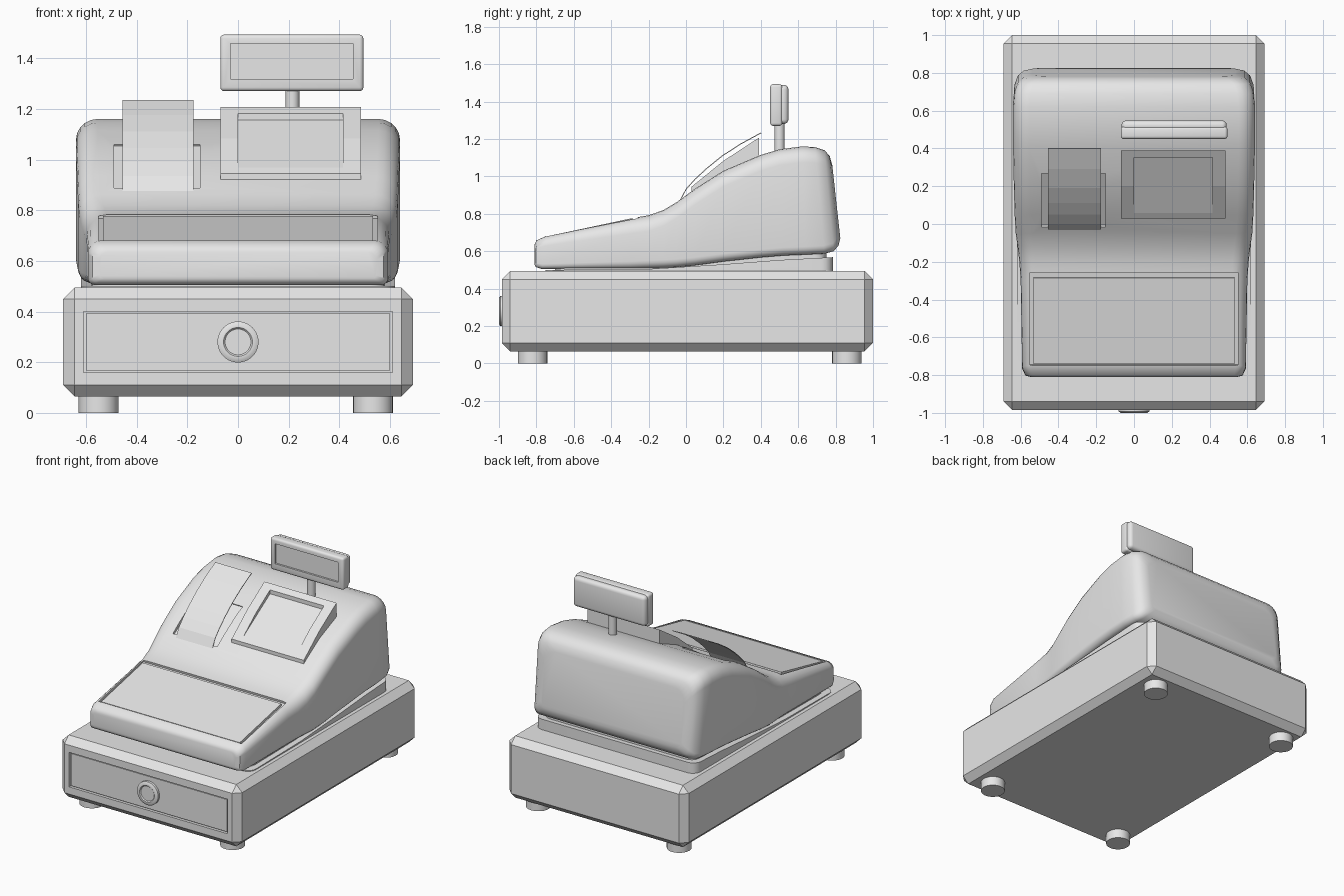
import bpy, bmesh, math
from mathutils import Vector

cube = bpy.data.objects.get("Cube")
if cube:
    bpy.data.objects.remove(cube, do_unlink=True)

grey = bpy.data.materials.new("light grey plastic")
grey.use_nodes = True
grey.diffuse_color = (0.8, 0.8, 0.8, 1)
grey.node_tree.nodes["Principled BSDF"].inputs["Base Color"].default_value = (0.8, 0.8, 0.8, 1)


def finish(name, bm, smooth=None):
    """Turn a bmesh into an object with the shared material."""
    bmesh.ops.recalc_face_normals(bm, faces=bm.faces)
    mesh = bpy.data.meshes.new(name)
    bm.to_mesh(mesh)
    bm.free()
    mesh.materials.append(grey)
    ob = bpy.data.objects.new(name, mesh)
    bpy.context.collection.objects.link(ob)
    if smooth:
        activate(ob)
        bpy.ops.object.shade_smooth_by_angle(angle=math.radians(smooth))
    return ob


def activate(ob):
    for other in bpy.context.selected_objects:
        other.select_set(False)
    ob.select_set(True)
    bpy.context.view_layer.objects.active = ob


def box(name, x, y, z, bevel=0, segments=1, tilt=0):
    """Box from ranges, optionally bevelled and tilted about its own x axis."""
    bm = bmesh.new()
    bmesh.ops.create_cube(bm, size=1)
    centre = Vector([(a + b) / 2 for a, b in (x, y, z)])
    for v in bm.verts:
        v.co = Vector([c * (r[1] - r[0]) for c, r in zip(v.co, (x, y, z))])
    if bevel:
        bmesh.ops.bevel(bm, geom=bm.edges[:], offset=bevel, segments=segments,
                        profile=0.5, affect='EDGES')
    ob = finish(name, bm, 40 if segments > 1 else None)
    ob.location = centre
    ob.rotation_euler.x = tilt
    return ob


def prism(name, profile, x0, x1, corner=0):
    """Extrude a (y, z) profile along x, rounding the upright corners."""
    bm = bmesh.new()
    face = bm.faces.new([bm.verts.new((x0, y, z)) for y, z in profile])
    moved = bmesh.ops.extrude_face_region(bm, geom=[face])["geom"]
    for v in moved:
        if isinstance(v, bmesh.types.BMVert):
            v.co.x = x1
    if corner:
        upright = [e for e in bm.edges
                   if abs(e.verts[0].co.x - e.verts[1].co.x) < 0.001
                   and abs(e.verts[0].co.y - e.verts[1].co.y) < 0.001]
        bmesh.ops.bevel(bm, geom=upright, offset=corner, segments=4,
                        profile=0.5, affect='EDGES')
    return finish(name, bm, 30 if corner else None)


def cylinder(name, radius, depth, centre, segments=32, axis='Z', rim=0):
    bm = bmesh.new()
    bmesh.ops.create_cone(bm, cap_ends=True, segments=segments,
                          radius1=radius, radius2=radius, depth=depth)
    top = max(bm.faces, key=lambda f: f.calc_center_median().z)
    if rim:
        # Rounded outer edge and a sunken ring around the middle
        bmesh.ops.inset_region(bm, faces=[top], thickness=rim, depth=0)
        for v in top.verts:
            v.co.z += 0.007
        bmesh.ops.inset_region(bm, faces=[top], thickness=rim, depth=0)
        bmesh.ops.inset_region(bm, faces=[top], thickness=0.006, depth=-0.006)
    ob = finish(name, bm, 35)
    ob.location = centre
    if axis == 'Y':
        ob.rotation_euler.x = math.pi / 2
    return ob


def cut(target, cutter):
    cutter.hide_render = True
    mod = target.modifiers.new("cut", 'BOOLEAN')
    mod.object = cutter
    mod.operation = 'DIFFERENCE'
    mod.solver = 'EXACT'
    activate(target)
    bpy.ops.object.modifier_apply(modifier=mod.name)
    bpy.data.objects.remove(cutter, do_unlink=True)


# Cash drawer case, drawer front and lock
case = box("drawer_case", (-0.69, 0.69), (-0.985, 1.0), (0.065, 0.495), bevel=0.045)
cut(case, box("drawer_gap", (-0.61, 0.61), (-1.1, -0.965), (0.16, 0.4)))
box("drawer_front", (-0.6, 0.6), (-0.977, -0.95), (0.168, 0.392))
cylinder("drawer_lock", 0.081, 0.03, (0, -0.978, 0.28), 40, 'Y', 0.012)

# Feet
for side, x in (("right", -0.55), ("left", 0.533)):
    for end, y in (("front", -0.82), ("rear", 0.86)):
        cylinder(f"{end}_{side}_foot", 0.079, 0.09, (x, y, 0.045), 24)

# Plinth that rises towards the rear, with a narrower neck above
prism("plinth", [(-0.75, 0.48), (0.785, 0.48), (0.785, 0.568), (0.5, 0.553),
                 (0.2, 0.53), (-0.2, 0.505), (-0.75, 0.5)], -0.62, 0.62, 0.06)
prism("plinth_neck", [(-0.7, 0.48), (0.75, 0.48), (0.75, 0.62),
                      (0.2, 0.58), (-0.7, 0.53)], -0.58, 0.58, 0.06)

# Body: rounded cross-sections as (bottom y, top y, bottom z, top z, half width)
stations = [
    (-0.81, -0.81, 0.53, 0.635, 0.545), (-0.803, -0.8, 0.515, 0.658, 0.575),
    (-0.77, -0.75, 0.505, 0.68, 0.592), (-0.3, -0.3, 0.505, 0.775, 0.6),
    (-0.2, -0.2, 0.508, 0.792, 0.607), (-0.12, -0.12, 0.511, 0.82, 0.616),
    (-0.05, -0.05, 0.515, 0.862, 0.626), (0.05, 0.05, 0.525, 0.935, 0.632),
    (0.2, 0.2, 0.545, 1.03, 0.636), (0.4, 0.4, 0.567, 1.115, 0.64),
    (0.52, 0.5, 0.577, 1.145, 0.64), (0.64, 0.62, 0.582, 1.16, 0.64),
    (0.74, 0.69, 0.587, 1.157, 0.633), (0.79, 0.74, 0.6, 1.14, 0.615),
    (0.815, 0.768, 0.63, 1.11, 0.585), (0.825, 0.782, 0.67, 1.06, 0.54)]
bm = bmesh.new()
rings = []
for yb, yt, zb, zt, w in stations:
    r = min(0.085, 0.3 * (zt - zb))
    ring = []
    for quarter, (sx, top) in enumerate(((1, 1), (-1, 1), (-1, 0), (1, 0))):
        rad = r if top else r * 0.5
        cx = sx * (w - rad)
        cz = zt - rad if top else zb + rad
        for i in range(6):
            a = (quarter + i / 5) * math.pi / 2
            z = cz + rad * math.sin(a)
            y = yb + (yt - yb) * (z - zb) / (zt - zb)
            ring.append(bm.verts.new((cx + rad * math.cos(a), y, z)))
    rings.append(ring)
for a, b in zip(rings, rings[1:]):
    for i in range(len(a)):
        j = (i + 1) % len(a)
        bm.faces.new((a[i], a[j], b[j], b[i]))
bm.faces.new(rings[0])
bm.faces.new(rings[-1])
body = finish("body", bm, 50)

# Keyboard panel set in a shallow tray
slope = math.atan2(0.1, 0.47)
cut(body, box("tray_cutter", (-0.55, 0.55), (-0.76, -0.26), (0.714, 0.814), tilt=slope))
box("keyboard_panel", (-0.533, 0.533), (-0.743, -0.277), (0.69, 0.729), tilt=slope)

# Receipt slot and curled paper
cut(body, box("slot_cutter", (-0.49, -0.15), (-0.06, 0.27), (0.955, 1.055),
              tilt=math.atan2(0.2, 0.31)))
curl = [(-0.035, 0.87), (0.0, 0.935), (0.05, 0.99), (0.11, 1.045),
        (0.19, 1.11), (0.29, 1.175), (0.4, 1.235)]
sheet = curl + [(y + 0.003, z - 0.004) for y, z in reversed(curl)]
prism("receipt_paper", sheet, -0.455, -0.175)

# Operator screen: wedge hood with a sunken face
hood = prism("screen_hood", [(0.03, 0.9), (0.03, 0.945), (0.2, 1.083), (0.39, 1.207),
                             (0.39, 1.08)], -0.07, 0.485)
cut(hood, prism("screen_cutter", [(0.055, 0.966), (0.1, 1.2), (0.352, 1.3),
                                  (0.352, 1.155)], 0.0, 0.415))

# Customer display on a pole
cylinder("display_pole", 0.027, 0.2, (0.215, 0.5, 1.2), 20)
head = box("display_front", (-0.07, 0.495), (0.45, 0.515), (1.27, 1.493), 0.015, 3)
cut(head, box("display_cutter", (-0.03, 0.453), (0.4, 0.463), (1.318, 1.457)))
box("display_back", (-0.066, 0.491), (0.49, 0.548), (1.28, 1.489), 0.025, 4)
